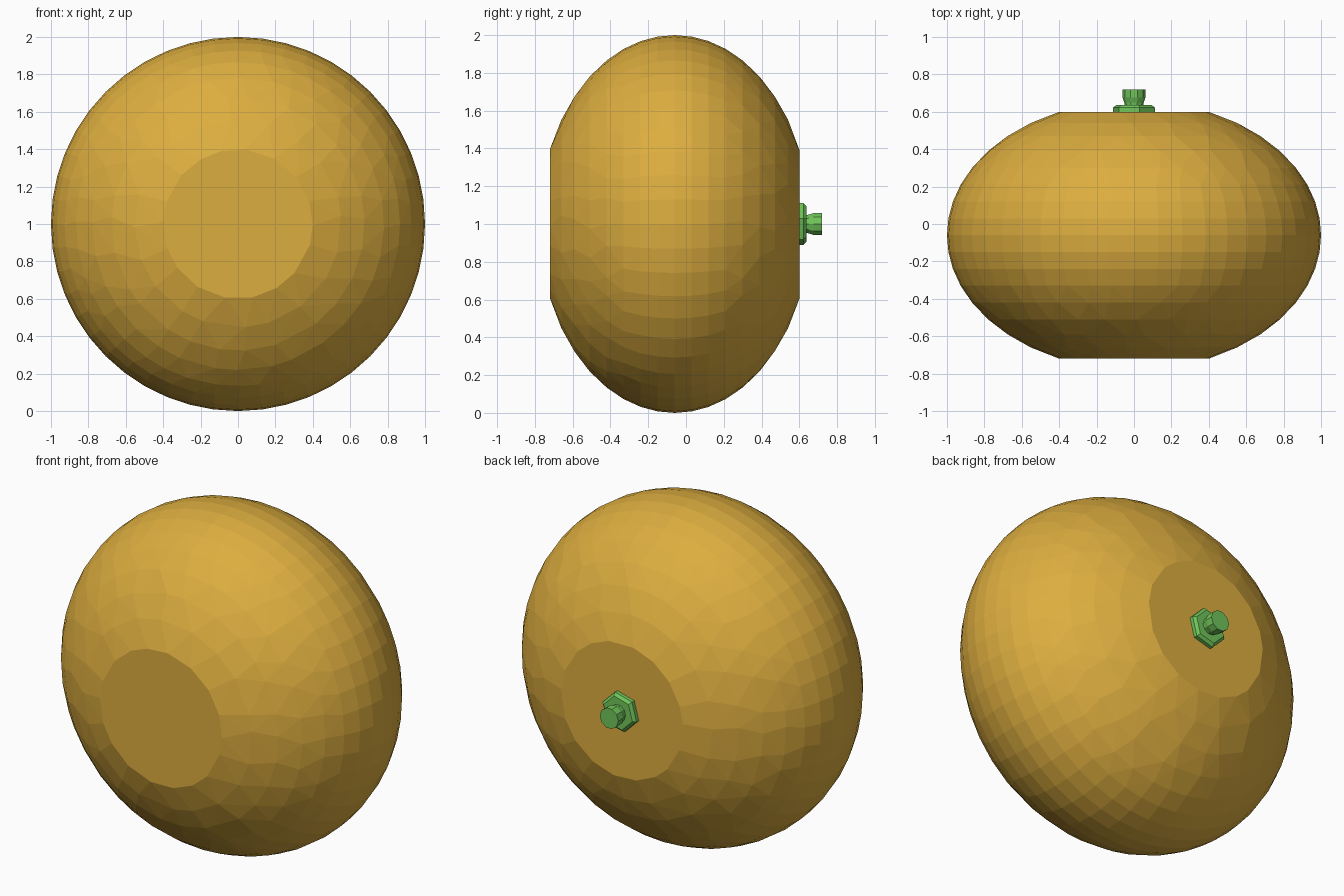
import bpy, bmesh, math, random

if "Cube" in bpy.data.objects:
    bpy.data.objects.remove(bpy.data.objects["Cube"])

random.seed(4)
CY, HALF = -0.06, 0.72       # body centre along y, ellipsoid half depth


def material(name, color):
    m = bpy.data.materials.new(name)
    m.diffuse_color = color
    m.use_nodes = True
    m.node_tree.nodes["Principled BSDF"].inputs["Base Color"].default_value = m.diffuse_color
    return m


def finish(bm, name, mat):
    bmesh.ops.recalc_face_normals(bm, faces=bm.faces)
    mesh = bpy.data.meshes.new(name)
    bm.to_mesh(mesh)
    bm.free()
    ob = bpy.data.objects.new(name, mesh)
    mesh.materials.append(mat)
    bpy.context.collection.objects.link(ob)
    return ob


def ring(bm, y, r, n, phase=0.0, jitter=0.0):
    verts = []
    for i in range(n):
        a = phase + math.tau * (i + random.uniform(-jitter, jitter)) / n
        verts.append(bm.verts.new((r * math.cos(a), y, 1 + r * math.sin(a))))
    return verts


def lathe(name, profile, n, phase, mat):
    bm = bmesh.new()
    rings = [ring(bm, y, r, n, phase) for y, r in profile]
    for a, b in zip(rings, rings[1:]):
        for i in range(n):
            j = (i + 1) % n
            bm.faces.new((a[i], a[j], b[j], b[i]))
    bm.faces.new(rings[0])
    bm.faces.new(rings[-1])
    return finish(bm, name, mat)


orange = material("orange_skin", (0.72, 0.42, 0.05, 1))
green = material("green_stem", (0.16, 0.55, 0.1, 1))

# Body: flattened ball with cut-off ends; regular bands at the middle,
# looser, irregular facets towards the flat ends
bm = bmesh.new()
ring(bm, CY, 1.0, 48)
bands = [(0.09, 48, 0), (0.18, 48, 0), (0.27, 48, 0.05), (0.36, 40, 0.2),
         (0.45, 32, 0.25), (0.53, 26, 0.28), (0.60, 20, 0.28), (0.66, 18, 0.2)]
for side in (-1, 1):
    for d, n, jit in bands:
        ring(bm, CY + side * d, math.sqrt(1 - (d / HALF) ** 2), n, 0, jit)
bmesh.ops.convex_hull(bm, input=bm.verts)
bmesh.ops.dissolve_limit(bm, angle_limit=0.005, verts=bm.verts, edges=bm.edges)
finish(bm, "body", orange)

# Six-sided collar at the back
lathe("stem_collar", [(0.59, 0.115), (0.622, 0.115), (0.637, 0.098)],
      6, math.radians(15), green)

# Short flared stem
lathe("stem", [(0.63, 0.05), (0.65, 0.052), (0.675, 0.061), (0.72, 0.061)],
      10, 0, green)
